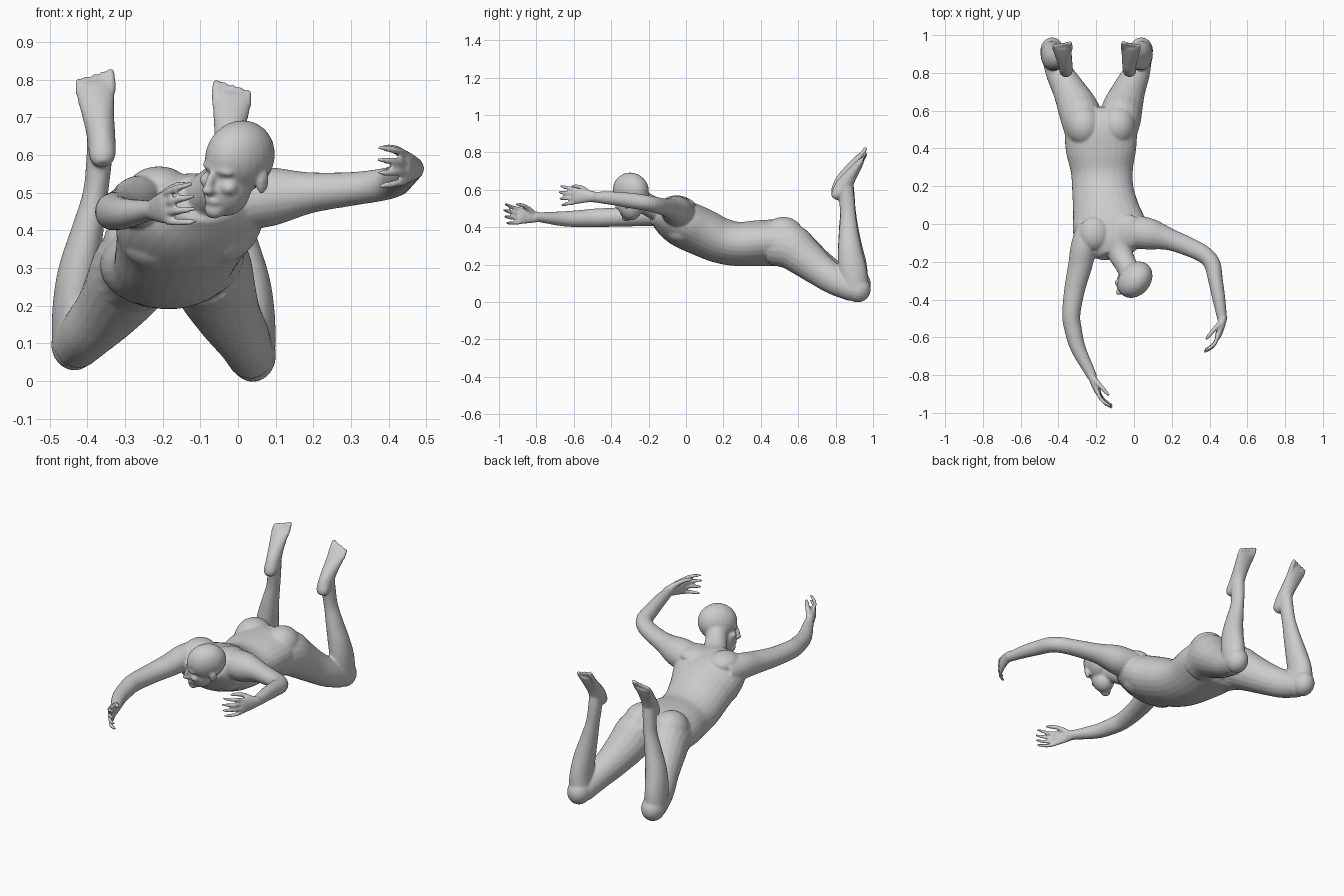
import bpy, bmesh, math
from mathutils import Vector, Matrix

bm = bmesh.new()


def ball(c, r, axes=None):
    """Ellipsoid at c with radii r, optionally along given axes."""
    rot = Matrix(axes).transposed().to_4x4() if axes else Matrix()
    m = Matrix.Translation(c) @ rot @ Matrix.Diagonal((*r, 1))
    bmesh.ops.create_uvsphere(bm, u_segments=24, v_segments=14, radius=1, matrix=m)


def loft(rings, side, n=20, steps=5):
    """Smooth elliptical tube through rings of (x, y, z, half_width, half_height)."""
    def spline(a, b, c, d, t):
        return [0.5 * (2*q + (r-p)*t + (2*p-5*q+4*r-s)*t*t + (3*q-p-3*r+s)*t**3)
                for p, q, r, s in zip(a, b, c, d)]
    k, last, path = len(rings), len(rings) - 1, []
    for i in range(last):
        quad = [rings[max(i-1, 0)], rings[i], rings[i+1], rings[min(i+2, last)]]
        path += [spline(*quad, s / steps) for s in range(steps)]
    path.append(rings[-1])
    loops = []
    for i, p in enumerate(path):
        t = (Vector(path[min(i+1, len(path)-1)][:3]) - Vector(path[max(i-1, 0)][:3])).normalized()
        s = Vector(side)
        s = (s - t * s.dot(t)).normalized()
        u = t.cross(s)
        loops.append([bm.verts.new(Vector(p[:3]) + s*p[3]*math.cos(a) + u*p[4]*math.sin(a))
                      for a in (2*math.pi*j/n for j in range(n))])
    for a, b in zip(loops, loops[1:]):
        for j in range(n):
            bm.faces.new((a[j], a[(j+1) % n], b[(j+1) % n], b[j]))
    bm.faces.new(loops[0][::-1])
    bm.faces.new(loops[-1])


# Torso, slightly rolled
loft([(-.175, .59, .29, .12, .08), (-.175, .52, .315, .185, .12), (-.175, .40, .315, .188, .122),
      (-.17, .28, .31, .165, .118), (-.165, .18, .33, .163, .122), (-.15, .08, .375, .175, .128),
      (-.13, -.02, .42, .195, .125), (-.105, -.10, .46, .175, .10), (-.09, -.16, .485, .10, .065)],
     (1, 0, .1), 28)
for x in (-.265, -.085):
    ball((x, .52, .355), (.095, .11, .1))                 # buttocks
for x, z in ((-.215, .365), (-.055, .38)):
    ball((x, -.02, z), (.09, .085, .07))                  # chest muscles
ball((-.21, -.05, .515), (.08, .09, .055))                # shoulder blades
ball((-.03, -.04, .52), (.08, .09, .04))

# Neck
loft([(-.10, -.06, .48, .09, .07), (-.075, -.15, .495, .068, .062),
      (-.04, -.22, .53, .058, .058), (-.01, -.27, .57, .058, .058)], (1, 0, .1))

# Head, turned towards -x
f = Vector((-.65, -.74, -.12)).normalized()
u = Vector((.3, -.05, .95))
u = (u - f * u.dot(f)).normalized()
s = u.cross(f) * -1
if s.x < 0:
    s = -s
C = Vector((.005, -.295, .595))


def head_part(a, b, c, r):
    ball(C + s*a + f*b + u*c, r, (s, f, u))


head_part(0, 0, 0, (.082, .106, .098))                    # skull
head_part(0, .035, -.08, (.062, .066, .078))              # jaw
head_part(0, .078, -.135, (.028, .026, .026))             # chin
head_part(0, .085, -.022, (.052, .022, .014))             # brow
head_part(0, .108, -.062, (.011, .018, .034))             # nose bridge
head_part(0, .114, -.078, (.017, .019, .013))             # nose tip
head_part(0, .095, -.108, (.024, .014, .012))             # lips
for k in (-1, 1):
    head_part(k*.036, .075, -.065, (.024, .022, .02))     # cheekbones
    head_part(k*.08, -.012, -.05, (.011, .02, .033))      # ears


# Hands: palm, curled fingers and thumb
def hand(wrist, fwd, curl, up):
    w, d = Vector(wrist), Vector(fwd).normalized()
    c, z = Vector(curl).normalized(), Vector(up).normalized()

    def at(a, b, e, *r):
        return (*(w + d*a + c*b + z*e), *r)
    loft([at(-.02, 0, 0, .027, .024), at(.03, 0, 0, .036, .02),
          at(.08, .006, 0, .045, .017), at(.095, .01, 0, .038, .013)], up)
    for i, ln in enumerate((.8, .95, 1, .9)):
        e = -.034 + i*.0225
        loft([at(.075, .006, e, .011, .011), at(.085 + .04*ln, .016, e*1.25, .0105, .0105),
              at(.085 + .065*ln, .038, e*1.4, .0095, .0095),
              at(.085 + .078*ln, .066, e*1.5, .006, .006)], up, 10)
    loft([at(.015, .01, .022, .016, .016), at(.045, .035, .045, .013, .013),
          at(.075, .058, .052, .011, .011), at(.095, .07, .05, .006, .006)], up, 10)


# Right arm, stretched forward
loft([(-.23, -.02, .47, .075, .075), (-.265, -.12, .475, .07, .07), (-.285, -.22, .465, .064, .06),
      (-.315, -.35, .455, .055, .052), (-.332, -.48, .45, .048, .05), (-.322, -.56, .446, .046, .046),
      (-.295, -.66, .445, .04, .04), (-.235, -.78, .453, .029, .027), (-.22, -.81, .455, .026, .026)],
     (1, 0, 0))
hand((-.222, -.805, .455), (.28, -.95, .06), (.95, -.2, .15), (-.1, 0, 1))

# Left arm, bent at the elbow
loft([(.0, -.04, .48, .09, .08), (.09, -.055, .49, .082, .078), (.19, -.082, .50, .058, .055),
      (.30, -.125, .51, .05, .045), (.375, -.165, .52, .046, .043), (.415, -.215, .53, .044, .042),
      (.432, -.30, .543, .039, .041), (.45, -.40, .555, .034, .036), (.468, -.51, .562, .025, .027)],
     (.6, .8, 0))
hand((.468, -.51, .565), (-.2, -.97, .03), (-1, -.15, 0), (0, 0, 1))


# Legs: right side as written, left side mirrored with a small lean
def leg(mirrored):
    def m(x, y, z, *r):
        if mirrored:
            t = min(1, max(0, (y - .55) / .35))
            x, z = -.35 - x - .045*t, z - .03*t
        return (x, y, z, *r)

    def part(rings, side=(1, 0, 0), n=20):
        loft([m(*r) for r in rings], side, n)
    # thigh
    part([(-.255, .45, .31, .10, .11), (-.275, .55, .30, .11, .122), (-.30, .62, .255, .106, .108),
          (-.345, .71, .19, .087, .09), (-.395, .80, .135, .072, .078), (-.43, .90, .095, .062, .066)])
    ball(m(-.434, .918, .098), (.062, .07, .07))          # knee
    # shin and calf
    part([(-.436, .91, .09, .058, .066), (-.437, .892, .19, .056, .076), (-.424, .878, .29, .054, .066),
          (-.402, .87, .39, .044, .053), (-.38, .866, .49, .034, .042), (-.37, .86, .57, .034, .042),
          (-.366, .855, .64, .035, .04)])
    # foot
    part([(-.358, .79, .575, .018, .015), (-.36, .805, .595, .034, .032), (-.362, .84, .64, .037, .046),
          (-.37, .877, .70, .042, .036), (-.378, .918, .758, .05, .024), (-.38, .94, .788, .048, .016)])
    # toes
    for i in range(5):
        x, ln, r = -.38 + (i - 2)*.021, 1.05 - .1*(4 - i), .0105 + .003*(i == 4)
        part([(x, .922, .762, r, r), (x, .922 + .026*ln, .762 + .04*ln, r, r),
              (x, .922 + .04*ln, .762 + .062*ln, r*.7, r*.7)], n=10)


leg(False)
leg(True)

# Fuse everything into one smooth skin
bmesh.ops.recalc_face_normals(bm, faces=bm.faces)
mesh = bpy.data.meshes.new("body")
bm.to_mesh(mesh)
bm.free()
body = bpy.data.objects.new("body", mesh)
bpy.context.collection.objects.link(body)
rm = body.modifiers.new("fuse", 'REMESH')
rm.mode, rm.voxel_size, rm.use_smooth_shade = 'VOXEL', .0065, True
sm = body.modifiers.new("soften", 'SMOOTH')
sm.factor, sm.iterations = .5, 5
